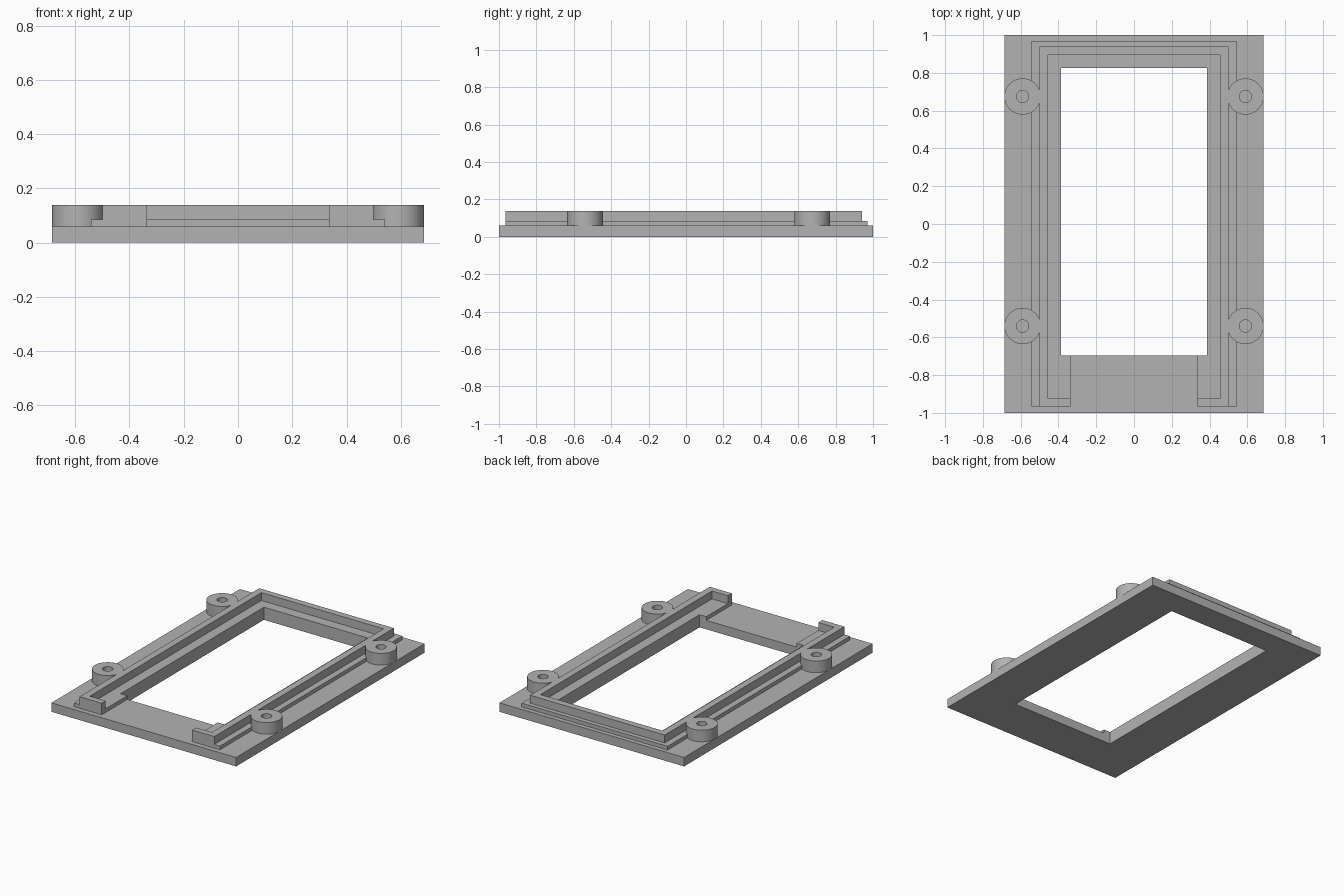
import bpy, bmesh, math

if "Cube" in bpy.data.objects:
    bpy.data.objects.remove(bpy.data.objects["Cube"])

grey = bpy.data.materials.new("mid grey")
grey.diffuse_color = (0.45, 0.45, 0.45, 1)
grey.use_nodes = True
grey.node_tree.nodes["Principled BSDF"].inputs["Base Color"].default_value = grey.diffuse_color


def finish(name, bm):
    bmesh.ops.recalc_face_normals(bm, faces=bm.faces)
    mesh = bpy.data.meshes.new(name)
    bm.to_mesh(mesh)
    bm.free()
    obj = bpy.data.objects.new(name, mesh)
    bpy.context.collection.objects.link(obj)
    mesh.materials.append(grey)
    return obj


def prism(name, outline, z0, z1):
    """Extrude a closed outline upward."""
    bm = bmesh.new()
    face = bm.faces.new([bm.verts.new((x, y, z0)) for x, y in outline])
    top = bmesh.ops.extrude_face_region(bm, geom=[face], use_keep_orig=True)["geom"]
    bmesh.ops.translate(bm, vec=(0, 0, z1 - z0),
                        verts=[v for v in top if isinstance(v, bmesh.types.BMVert)])
    return finish(name, bm)


def ring(name, outer, inner, z0, z1):
    """Solid with a straight hole, from two outlines of equal point count."""
    bm = bmesh.new()
    loops = [[bm.verts.new((x, y, z)) for x, y in pts]
             for pts, z in ((outer, z0), (outer, z1), (inner, z1), (inner, z0))]
    n = len(outer)
    for k in range(4):
        a, b = loops[k], loops[(k + 1) % 4]
        for i in range(n):
            j = (i + 1) % n
            bm.faces.new((a[i], a[j], b[j], b[i]))
    return finish(name, bm)


def rect(x, y0, y1):
    return [(-x, y0), (x, y0), (x, y1), (-x, y1)]


def circle(cx, cy, r, n=64):
    return [(cx + r * math.cos(2 * math.pi * i / n),
             cy + r * math.sin(2 * math.pi * i / n)) for i in range(n)]


def mirrored(right):
    """Complete a right-half outline across x = 0."""
    return right + [(-x, y) for x, y in reversed(right)]


Z_PLATE, Z_LEDGE, Z_TOP = 0.06, 0.085, 0.138

# Base plate with the window opening
ring("base_plate", rect(0.686, -1, 1), rect(0.386, -0.695, 0.826), 0, Z_PLATE)

# Low ledge around the opening, open at the front
prism("ledge", mirrored([(0.386, 0.826), (0.386, -0.695), (0.336, -0.695),
                         (0.336, -0.966), (0.542, -0.966), (0.542, 0.97)]),
      Z_PLATE, Z_LEDGE)

# Raised wall with short returns at the front gap
wall = prism("raised_wall", mirrored([(0.454, 0.896), (0.454, -0.924), (0.336, -0.924),
                                      (0.336, -0.966), (0.5, -0.966), (0.5, 0.94)]),
             Z_LEDGE, Z_TOP)

# Four screw bosses fused into the wall
for side in (-1, 1):
    for y in (-0.54, 0.675):
        boss = ring("screw_boss", circle(side * 0.59, y, 0.096),
                    circle(side * 0.59, y, 0.032), Z_PLATE, Z_TOP)
        mod = wall.modifiers.new("fuse", "BOOLEAN")
        mod.operation, mod.solver, mod.object = "UNION", "EXACT", boss
        bpy.context.view_layer.objects.active = wall
        bpy.ops.object.modifier_apply(modifier=mod.name)
        bpy.data.objects.remove(boss)

bpy.ops.object.select_all(action="DESELECT")
wall.select_set(True)
bpy.context.view_layer.objects.active = wall
bpy.ops.object.shade_smooth_by_angle(angle=math.radians(30))
